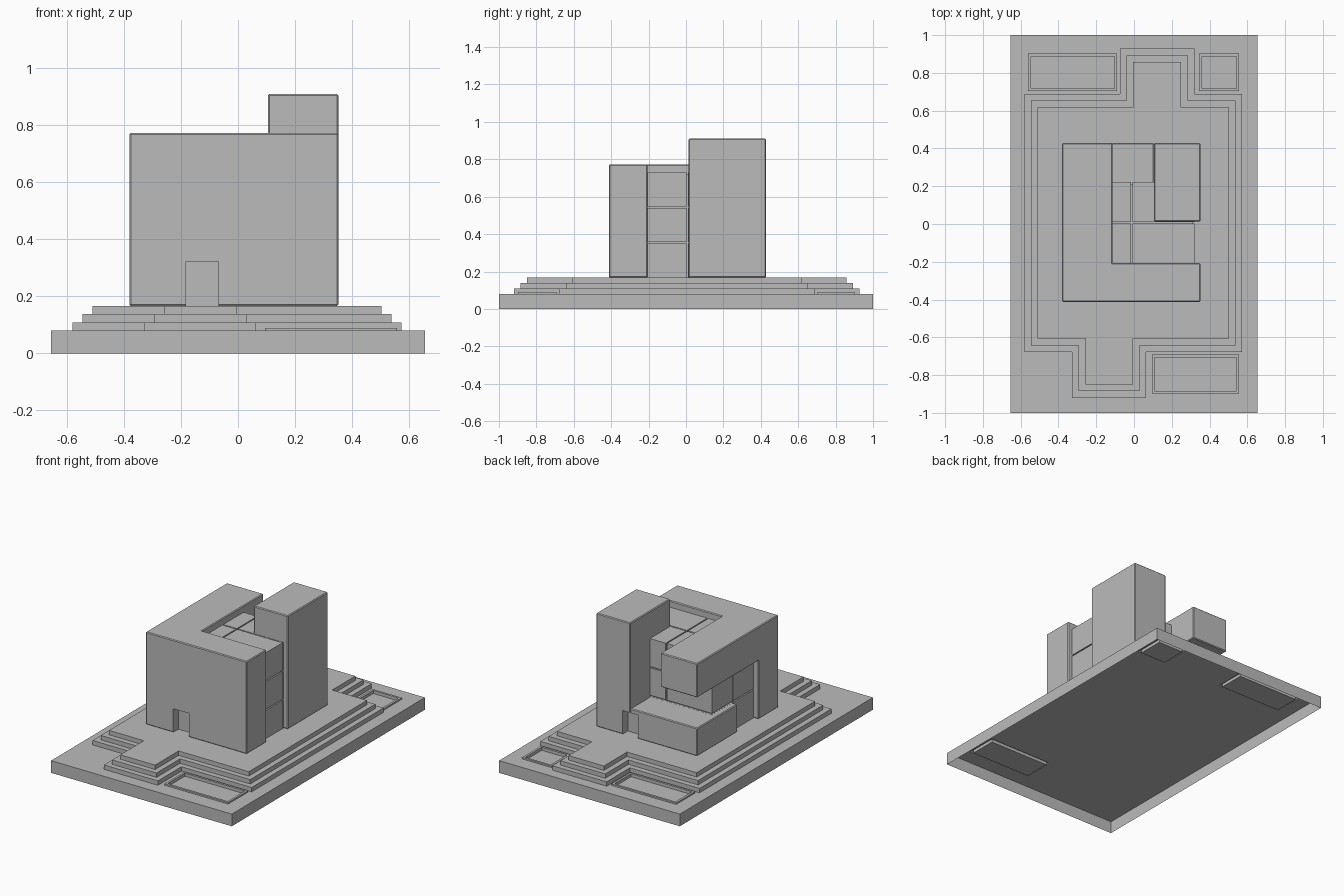
import bpy, bmesh
from mathutils import Vector

cube = bpy.data.objects.get("Cube")
if cube:
    bpy.data.objects.remove(cube, do_unlink=True)

# Single matte grey
GREY = (0.5, 0.5, 0.5, 1)
stone = bpy.data.materials.new("light_grey")
stone.use_nodes = True
stone.diffuse_color = GREY
stone.node_tree.nodes["Principled BSDF"].inputs["Base Color"].default_value = GREY

GROUND, PLINTH = 0.08, 0.167
ROOF, TOWER_ROOF = 0.773, 0.91
LOW_ROOF, ARM_BASE = 0.35, 0.55


def finish(name, bm):
    bmesh.ops.recalc_face_normals(bm, faces=bm.faces)
    mesh = bpy.data.meshes.new(name)
    bm.to_mesh(mesh)
    bm.free()
    mesh.materials.append(stone)
    obj = bpy.data.objects.new(name, mesh)
    bpy.context.scene.collection.objects.link(obj)
    return obj


def add_box(bm, xs, ys, zs):
    for v in bmesh.ops.create_cube(bm, size=1)["verts"]:
        v.co = Vector([a[0] if c < 0 else a[1] for a, c in zip((xs, ys, zs), v.co)])


def box(name, xs, ys, zs, bevel=0.0):
    bm = bmesh.new()
    add_box(bm, xs, ys, zs)
    obj = finish(name, bm)
    if bevel:
        mod = obj.modifiers.new("edge_bevel", "BEVEL")
        mod.width = bevel
        mod.segments = 1
    return obj


def cut(target, cutter):
    mod = target.modifiers.new("doorway", "BOOLEAN")
    mod.object = cutter
    mod.solver = "EXACT"
    cutter.hide_render = True
    cutter.hide_viewport = True


def raise_face(bm, face, height):
    face = bmesh.ops.extrude_discrete_faces(bm, faces=[face])["faces"][0]
    bmesh.ops.translate(bm, verts=face.verts, vec=(0, 0, height))
    bm.normal_update()
    return face


# Hollow base slab, open underneath, with raised rims and sunken pools
pools = [((0.095, 0.557), (-0.897, -0.692)),
         ((-0.56, -0.09), (0.704, 0.902)),
         ((0.345, 0.557), (0.704, 0.902))]
bm = bmesh.new()
add_box(bm, (-0.655, 0.655), (-1, 1), (0, GROUND))
underside = min(bm.faces, key=lambda f: f.calc_center_median().z)
bmesh.ops.delete(bm, geom=[underside], context="FACES_ONLY")
for axis in (0, 1):
    for value in sorted({v for p in pools for v in p[axis]}):
        spot, normal = Vector((0, 0, 0)), Vector((0, 0, 0))
        spot[axis], normal[axis] = value, 1
        bmesh.ops.bisect_plane(bm, geom=bm.verts[:] + bm.edges[:] + bm.faces[:],
                               plane_co=spot, plane_no=normal)
bm.normal_update()
for xs, ys in pools:
    inside = []
    for f in bm.faces:
        c = f.calc_center_median()
        if xs[0] < c.x < xs[1] and ys[0] < c.y < ys[1] and c.z > GROUND - 0.001:
            inside.append(f)
    face = bmesh.utils.face_join(inside) if len(inside) > 1 else inside[0]
    face = raise_face(bm, face, 0.01)
    bmesh.ops.inset_region(bm, faces=[face], thickness=0.014, use_even_offset=True)
    raise_face(bm, face, -0.02)
finish("base_slab", bm)

# Three stepped terraces with a stair tongue at the front and the back
levels = [GROUND, 0.109, 0.138, PLINTH]
for i, name in enumerate(("lower_terrace", "middle_terrace", "upper_terrace")):
    d = 0.035 * i
    x0, x1, y0, y1 = -0.58 + d, 0.573 - d, -0.677 + d, 0.688 - d
    f0, f1, fy = -0.328 + d, 0.064 - d, -0.92 + d
    b0, b1, by = -0.075 + d, 0.32 - d, 0.928 - d
    outline = [(x0, y0), (f0, y0), (f0, fy), (f1, fy), (f1, y0), (x1, y0),
               (x1, y1), (b1, y1), (b1, by), (b0, by), (b0, y1), (x0, y1)]
    bm = bmesh.new()
    slab = bm.faces.new([bm.verts.new((x, y, levels[i])) for x, y in outline])
    raise_face(bm, slab, levels[i + 1] - levels[i])
    finish(name, bm)

# Building masses wrapped around the core
LEFT, RIGHT, FRONT, BACK = -0.381, 0.352, -0.412, 0.428
WING, TOWER_X, TOWER_Y, ARM_X = -0.207, 0.105, 0.013, -0.115
B = 0.005
front_wing = box("front_wing", (LEFT, RIGHT), (FRONT, WING), (PLINTH, ROOF), B)
box("cantilever_arm", (LEFT, ARM_X), (WING - 0.02, BACK), (ARM_BASE, ROOF), B)
low_block = box("low_block", (LEFT, TOWER_X), (TOWER_Y, BACK), (PLINTH, LOW_ROOF), B)
tower = box("tower", (TOWER_X, RIGHT), (TOWER_Y, BACK), (PLINTH, TOWER_ROOF), B)

# Recessed doorways
DOOR_TOP, DEPTH = 0.322, 0.055
front_door = box("front_door_cutter", (-0.182, -0.068), (FRONT - 0.1, FRONT + DEPTH),
                 (PLINTH - 0.05, DOOR_TOP))
back_door = box("back_door_cutter", (0.05, 0.16), (BACK - DEPTH, BACK + 0.1),
                (PLINTH - 0.05, DOOR_TOP))
cut(front_wing, front_door)
cut(low_block, back_door)
cut(tower, back_door)

# Core of stacked panels separated by thin seams
cx, cy, cz = (-0.345, 0.32), (WING, 0.222), (PLINTH, 0.73)
GAP = 0.004
box("core", (cx[0] + 0.01, cx[1] - 0.01), (cy[0], cy[1] - 0.01), (cz[0], cz[1] - 0.01))


def span(limits, count, i):
    step = (limits[1] - limits[0]) / count
    lo = limits[0] + step * i
    return (lo + (GAP if i else 0), lo + step - (GAP if i < count - 1 else 0))


bm = bmesh.new()
for i in range(2):
    for j in range(2):
        for k in range(3):
            add_box(bm, span(cx, 2, i), span(cy, 2, j), span(cz, 3, k))
finish("core_panels", bm)
